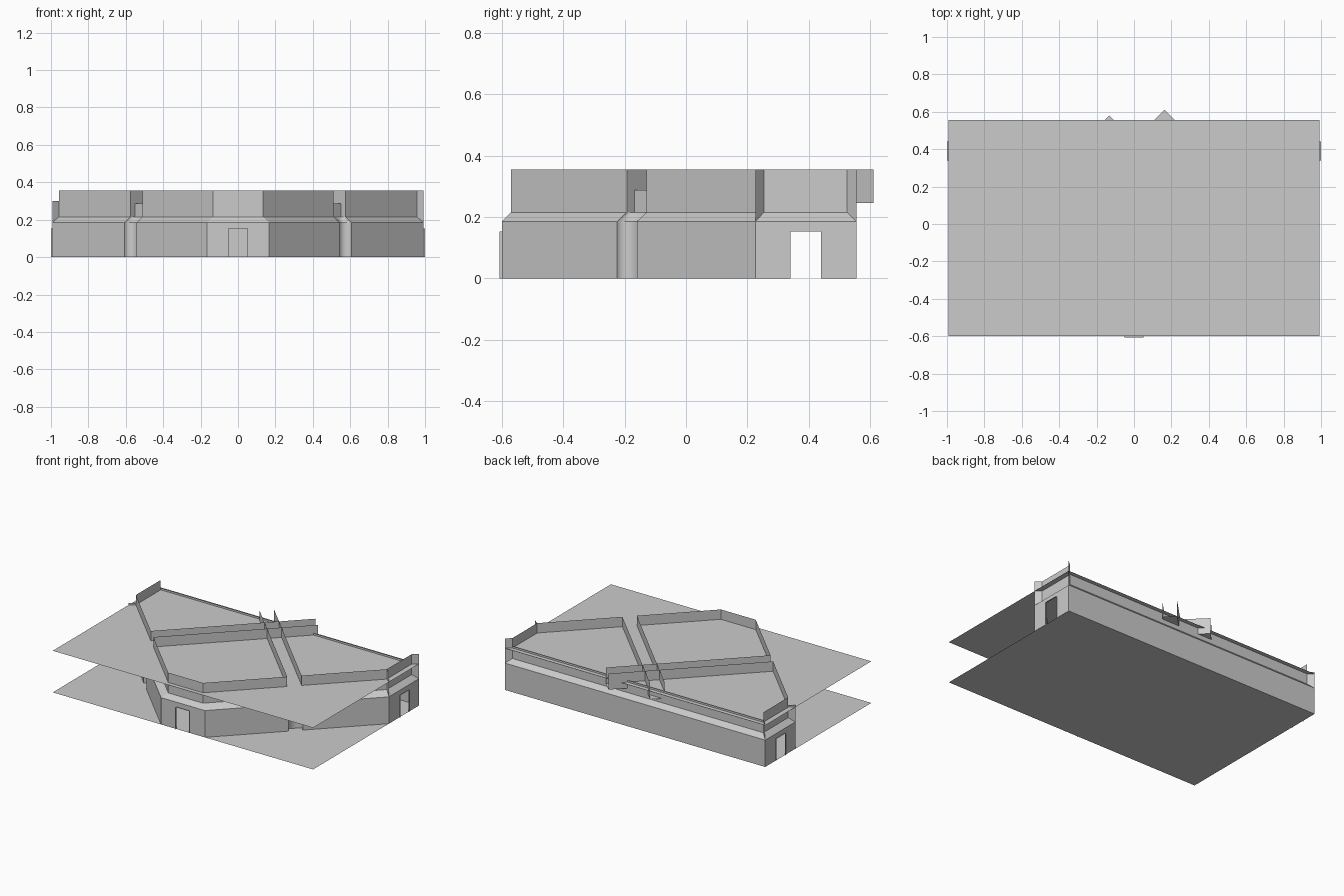
import bpy

cube = bpy.data.objects.get("Cube")
if cube:
    bpy.data.objects.remove(cube)

# Single plain grey finish
grey = bpy.data.materials.new("plain_grey")
grey.use_nodes = True
grey.diffuse_color = (0.6, 0.6, 0.6, 1)
grey.node_tree.nodes["Principled BSDF"].inputs["Base Color"].default_value = (0.6, 0.6, 0.6, 1)

LEDGE_LOW, LEDGE_HIGH = 0.185, 0.215
ROOF, BACK_TOP, TOP = 0.287, 0.3, 0.355
DOOR_W, DOOR_H = 0.1, 0.152
SUM_A, SUM_B = 0.317, 0.447        # x + y along the two sides of a gutter
GROOVE = 0.025


class Part:
    """Collects quads, welding shared corners, and turns them into an object."""

    def __init__(self, name):
        self.name, self.verts, self.faces, self.smooth = name, [], [], []

    def quad(self, *points, smooth=False):
        face = []
        for p in points:
            p = tuple(round(c, 5) for c in p)
            if p not in self.verts:
                self.verts.append(p)
            face.append(self.verts.index(p))
        self.faces.append(face)
        self.smooth.append(smooth)

    def wall(self, a, b, z0, z1, smooth=False):
        self.quad((*a, z0), (*b, z0), (*b, z1), (*a, z1), smooth=smooth)

    def finish(self):
        mesh = bpy.data.meshes.new(self.name)
        mesh.from_pydata(self.verts, [], self.faces)
        mesh.polygons.foreach_set("use_smooth", self.smooth)
        mesh.materials.append(grey)
        obj = bpy.data.objects.new(self.name, mesh)
        bpy.context.collection.objects.link(obj)
        return obj


def on_diagonal(total, diff):
    return ((total + diff) / 2, (total - diff) / 2)


def outline(front_x, front_y, side_x, back_y):
    """Closed plan: front, grooved diagonals, sides and back."""
    diff = front_x - front_y
    a, b = on_diagonal(SUM_A, diff), on_diagonal(SUM_B, diff)
    inner = [(p[0] - GROOVE, p[1] + GROOVE) for p in (a, b)]
    half = [(front_x, front_y), a, *inner, b, (side_x, side_x - diff), (side_x, back_y)]
    return half + [(-x, y) for x, y in reversed(half)]


low = outline(0.167, -0.6, 0.993, 0.555)
high = outline(0.133, -0.57, 0.957, 0.525)
count = len(low)
grooves = {1, 2, 3, 9, 10, 11}
groove_backs = {2, 10}
door_walls = {5, 7, 13}            # left side, right side, front
back = 6

lower = Part("lower_walls")
ledge = Part("sloped_ledge")
upper = Part("upper_walls")
frames = Part("door_frames")


def lerp(a, b, t):
    return tuple(p + (q - p) * t for p, q in zip(a, b))


def wall_with_door(a, b):
    """Wall with a central opening and a slim frame standing proud of it."""
    length = ((b[0] - a[0]) ** 2 + (b[1] - a[1]) ** 2) ** 0.5
    half = DOOR_W / length / 2
    c, d = lerp(a, b, 0.5 - half), lerp(a, b, 0.5 + half)
    lower.wall(a, c, 0, LEDGE_LOW)
    lower.wall(d, b, 0, LEDGE_LOW)
    lower.wall(c, d, DOOR_H, LEDGE_LOW)
    out = ((b[1] - a[1]) / length * 0.007, (a[0] - b[0]) / length * 0.007)
    c2, d2 = [(p[0] + out[0], p[1] + out[1]) for p in (c, d)]
    frames.wall(c2, c, 0, DOOR_H)
    frames.wall(d, d2, 0, DOOR_H)
    frames.quad((*c, DOOR_H), (*d, DOOR_H), (*d2, DOOR_H), (*c2, DOOR_H))


for i in range(count):
    j = (i + 1) % count
    soft = i in grooves
    if i in door_walls:
        wall_with_door(low[i], low[j])
    else:
        lower.wall(low[i], low[j], 0, LEDGE_LOW, soft)
    ledge.quad((*low[i], LEDGE_LOW), (*low[j], LEDGE_LOW),
               (*high[j], LEDGE_HIGH), (*high[i], LEDGE_HIGH), smooth=soft)
    top = ROOF if i in groove_backs else BACK_TOP if i == back else TOP
    upper.wall(high[i], high[j], LEDGE_HIGH, top, soft)

# Mitred fins at the four side corners
fins = Part("corner_fins")
for k, top in ((5, TOP), (6, TOP), (7, BACK_TOP), (8, BACK_TOP)):
    fins.quad((*low[k], LEDGE_LOW), (*high[k], LEDGE_HIGH), (*high[k], top), (*low[k], top))

# Open gutters crossing the roof and poking out of the back
gutters = Part("roof_gutters")
start = 0.703 - 2 * GROOVE
for side, end in ((1, -0.712), (-1, -0.775)):
    def at(total, diff):
        x, y = on_diagonal(total, diff)
        return (side * x, y)
    a, b = at(SUM_A, start), at(SUM_B, start)
    c, d = at(SUM_B, end), at(SUM_A, end)
    base = 0.245
    gutters.wall(d, a, base, TOP)
    gutters.wall(b, c, base, TOP)
    gutters.quad((*a, base), (*b, base), (*c, base), (*d, base))

# Floor and roof sheets
floor, roof = Part("floor"), Part("roof")
for part, z in ((floor, 0), (roof, ROOF)):
    part.quad((-0.993, -0.6, z), (0.993, -0.6, z), (0.993, 0.555, z), (-0.993, 0.555, z))

for part in (lower, ledge, upper, frames, fins, gutters, floor, roof):
    part.finish()
